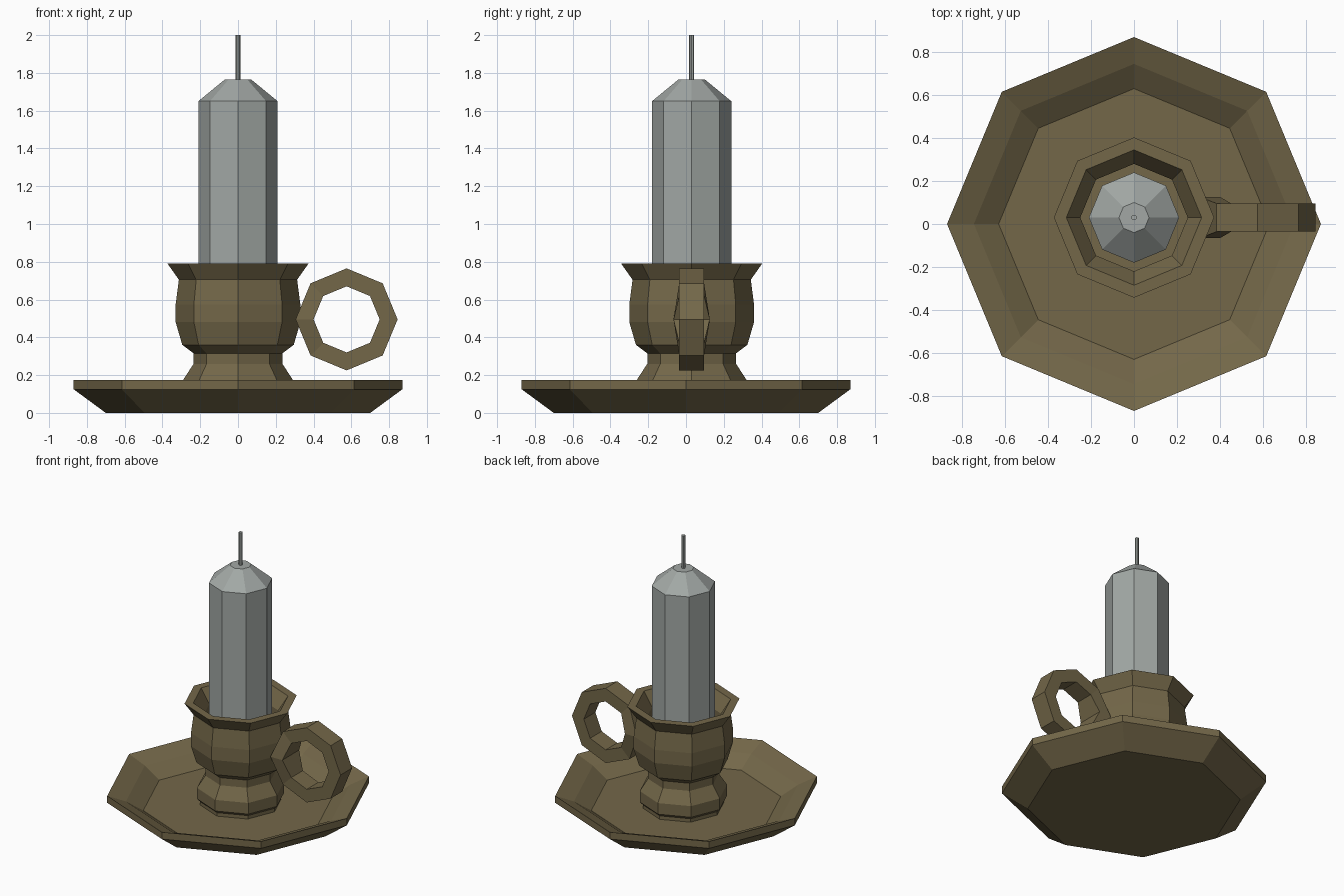
import bpy, bmesh, math

if "Cube" in bpy.data.objects:
    bpy.data.objects.remove(bpy.data.objects["Cube"])


def material(name, rgb):
    m = bpy.data.materials.new(name)
    m.diffuse_color = (*rgb, 1)
    m.use_nodes = True
    m.node_tree.nodes["Principled BSDF"].inputs["Base Color"].default_value = m.diffuse_color
    return m


brass = material("aged_brass", (0.172, 0.136, 0.066))
wax = material("grey_wax", (0.36, 0.39, 0.375))


def finish(name, bm, mat):
    bmesh.ops.recalc_face_normals(bm, faces=bm.faces[:])
    me = bpy.data.meshes.new(name)
    bm.to_mesh(me)
    bm.free()
    me.materials.append(mat)
    ob = bpy.data.objects.new(name, me)
    bpy.context.collection.objects.link(ob)
    return ob


def lathe(name, profile, mat, y=0.0, sides=8):
    """Revolve (radius, height) points and cap both ends."""
    bm = bmesh.new()
    rings = []
    for r, z in profile:
        rings.append([bm.verts.new((r * math.cos(math.tau * i / sides),
                                    y + r * math.sin(math.tau * i / sides), z))
                      for i in range(sides)])
    for a, b in zip(rings, rings[1:]):
        for i in range(sides):
            j = (i + 1) % sides
            bm.faces.new((a[i], a[j], b[j], b[i]))
    bm.faces.new(rings[0])
    bm.faces.new(rings[-1])
    return finish(name, bm, mat)


OFF = 0.03  # the holder sits slightly behind the tray centre

# Octagonal drip tray with a two-step inner slope
lathe("tray", [(0.70, 0), (0.87, 0.125), (0.87, 0.175), (0.745, 0.125), (0.63, 0.05)], brass)

# Cup holder: stepped foot, neck, rounded bowl, flared rim and hollow inside
lathe("holder", [(0.27, 0.04), (0.27, 0.075), (0.29, 0.095), (0.29, 0.175),
                 (0.235, 0.26), (0.235, 0.315), (0.295, 0.36), (0.33, 0.48),
                 (0.33, 0.575), (0.313, 0.705), (0.373, 0.79), (0.315, 0.79),
                 (0.25, 0.69), (0.25, 0.60)], brass, OFF)

# Candle with a tapered top, and its wick
lathe("candle", [(0.21, 0.55), (0.21, 1.65), (0.07, 1.765)], wax, OFF)
lathe("wick", [(0.013, 1.75), (0.013, 2.0)], wax, OFF)

# Ring handle, wider where it meets the bowl
bm = bmesh.new()
sections = []
for i in range(8):
    a = math.tau * i / 8
    half = 0.096 if i == 4 else 0.066
    sections.append([bm.verts.new((0.575 + r * math.cos(a), OFF + s * half, 0.495 + r * math.sin(a)))
                     for r, s in ((0.27, -1), (0.27, 1), (0.175, 1), (0.175, -1))])
for i in range(8):
    a, b = sections[i], sections[(i + 1) % 8]
    for k in range(4):
        n = (k + 1) % 4
        bm.faces.new((a[k], a[n], b[n], b[k]))
finish("ring_handle", bm, brass)
